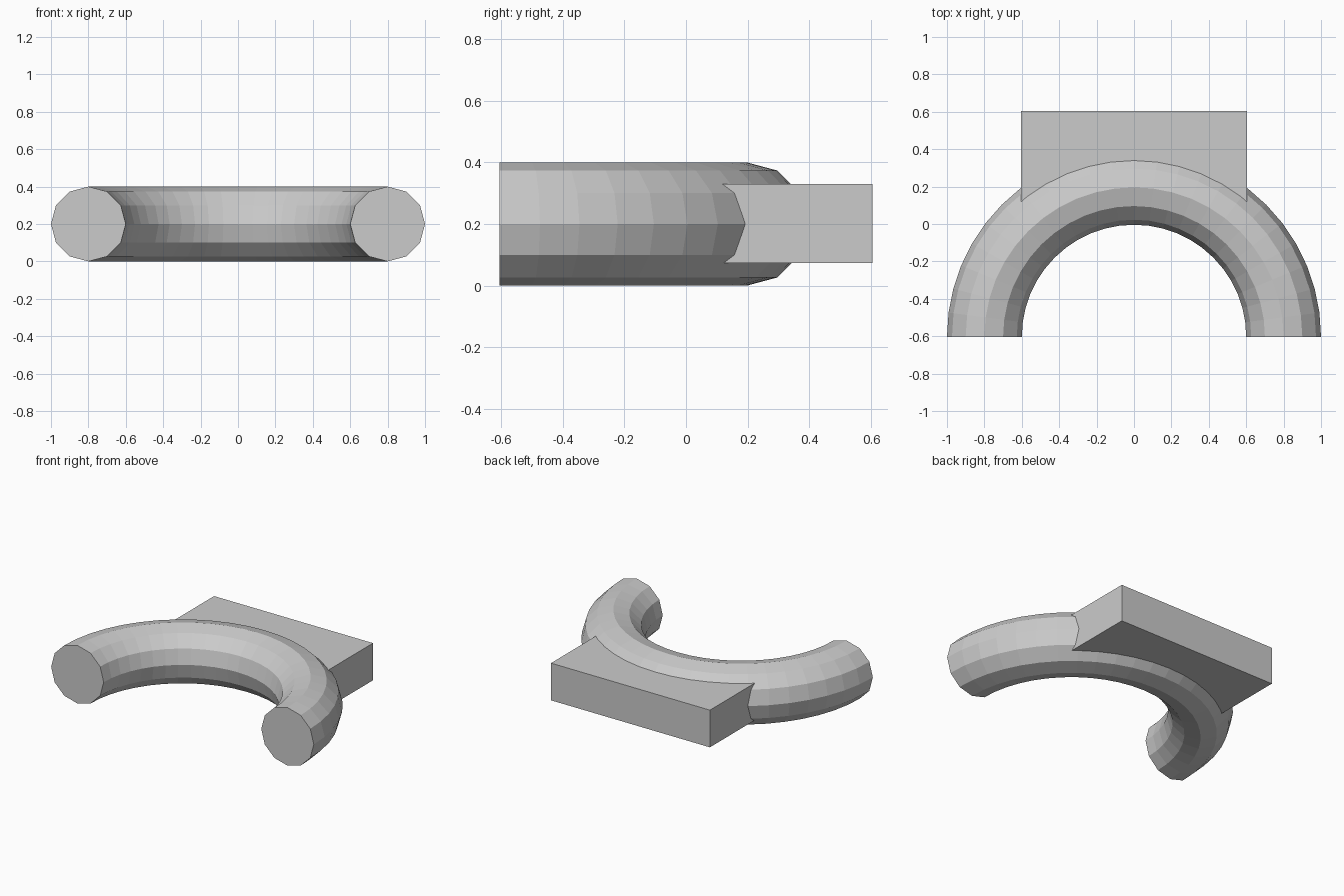
import bpy, bmesh
from math import pi, sin, cos
from mathutils import Vector

if "Cube" in bpy.data.objects:
    bpy.data.objects.remove(bpy.data.objects["Cube"])

R, r, END_Y, ZC = 0.8, 0.2, -0.604, 0.2


def finish(bm, name):
    bmesh.ops.recalc_face_normals(bm, faces=bm.faces)
    mesh = bpy.data.meshes.new(name)
    bm.to_mesh(mesh)
    bm.free()
    obj = bpy.data.objects.new(name, mesh)
    bpy.context.collection.objects.link(obj)
    return obj


# half ring: 12-sided section spun through 180 degrees, flat capped ends
bm = bmesh.new()
section = [bm.verts.new((R + r * cos(i * pi / 6), END_Y, ZC + r * sin(i * pi / 6)))
           for i in range(12)]
cap = bm.faces.new(section)
start_cap = cap.copy()
bmesh.ops.spin(bm, geom=[cap], cent=(0, END_Y, ZC), axis=(0, 0, 1),
               angle=pi, steps=24, use_duplicate=False)
bmesh.ops.remove_doubles(bm, verts=bm.verts, dist=1e-5)
# close any open end
rim = [e for e in bm.edges if e.is_boundary]
if rim:
    bmesh.ops.holes_fill(bm, edges=rim, sides=0)
ring = finish(bm, "half_ring")

# mounting block: its front end is buried in the ring
bm = bmesh.new()
bmesh.ops.create_cube(bm, size=1)
for v in bm.verts:
    v.co = Vector((v.co.x * 1.21, 0.347 + v.co.y * 0.514, 0.202 + v.co.z * 0.256))
block = finish(bm, "mounting_block")
block.hide_render = True

# fuse the block to the ring
union = ring.modifiers.new("fuse_block", 'BOOLEAN')
union.operation = 'UNION'
union.solver = 'EXACT'
union.object = block
bpy.context.view_layer.objects.active = ring
ring.select_set(True)
bpy.ops.object.modifier_apply(modifier=union.name)
bpy.data.objects.remove(block)
ring.name = "ring_with_block"
